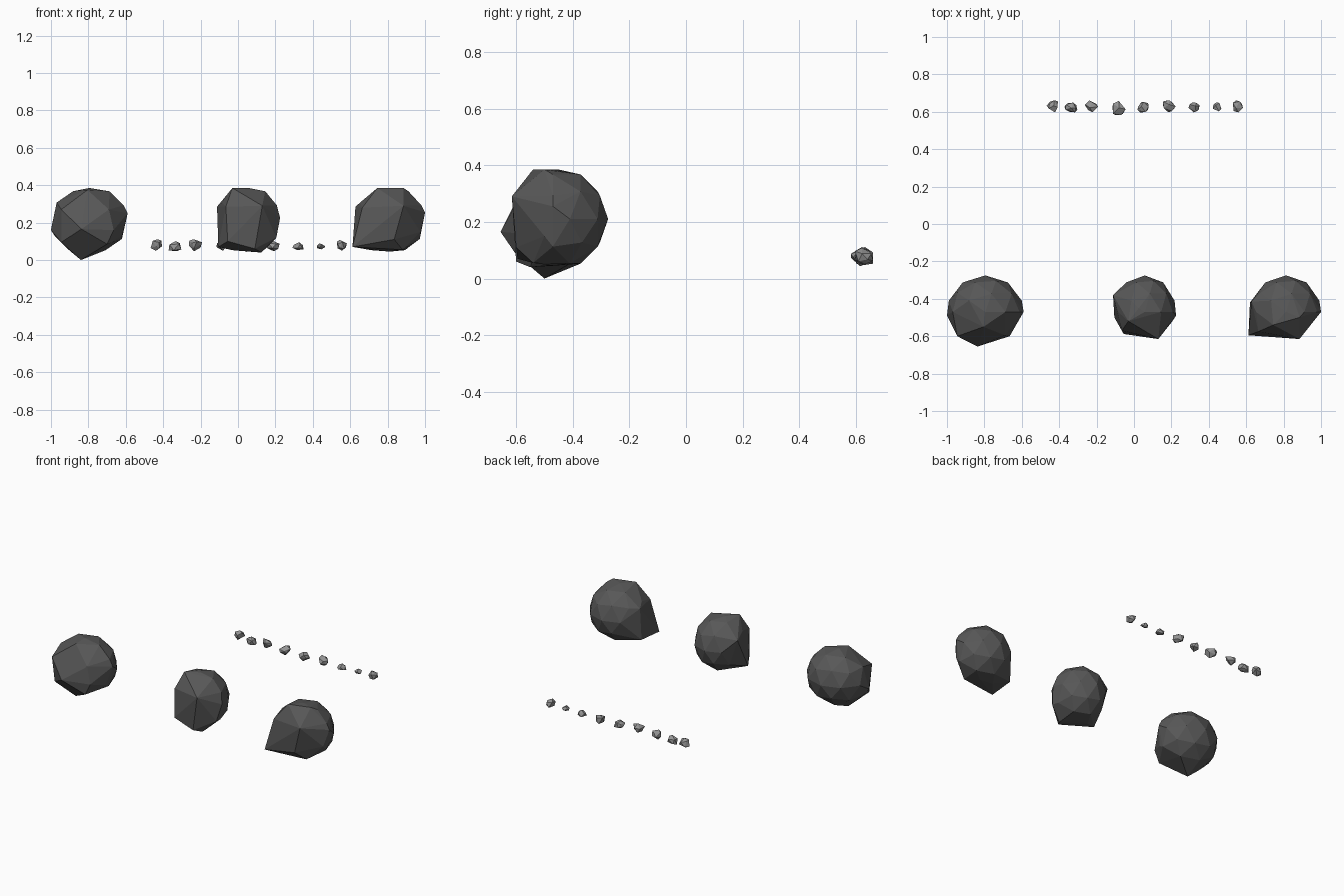
import bpy, bmesh, math, random
from mathutils import Vector

if "Cube" in bpy.data.objects:
    bpy.data.objects.remove(bpy.data.objects["Cube"])


def material(name, v):
    m = bpy.data.materials.new(name)
    m.diffuse_color = (v, v, v, 1)
    m.use_nodes = True
    m.node_tree.nodes["Principled BSDF"].inputs["Base Color"].default_value = m.diffuse_color
    return m


dark = material("dark stone", 0.095)
light = material("light stone", 0.30)


def hull_object(name, points, mat):
    """Faceted rock: convex hull of a point cloud."""
    bm = bmesh.new()
    for p in points:
        bm.verts.new(p)
    bmesh.ops.remove_doubles(bm, verts=bm.verts[:], dist=0.002)
    bmesh.ops.convex_hull(bm, input=bm.verts[:])
    loose = [v for v in bm.verts if not v.link_faces]
    bmesh.ops.delete(bm, geom=loose, context='VERTS')
    bmesh.ops.dissolve_limit(bm, angle_limit=math.radians(3),
                             verts=bm.verts[:], edges=bm.edges[:])
    bmesh.ops.recalc_face_normals(bm, faces=bm.faces[:])
    me = bpy.data.meshes.new(name)
    bm.to_mesh(me)
    bm.free()
    me.materials.append(mat)
    ob = bpy.data.objects.new(name, me)
    bpy.context.collection.objects.link(ob)
    return ob


def ball_points(level):
    bm = bmesh.new()
    bmesh.ops.create_icosphere(bm, subdivisions=level, radius=1)
    pts = [v.co.copy() for v in bm.verts]
    bm.free()
    return pts


# Boulders: rounded back half, chiselled front corners
def boulder(name, x0, x1, front):
    cx, rx = (x0 + x1) / 2, (x1 - x0) / 2
    pts = [Vector(p) for p in front]
    for p in ball_points(2):
        if p.y > -0.2:
            z = min(max(0.21 + p.z * 0.185, 0.045), 0.385)
            pts.append(Vector((cx + p.x * rx, -0.47 + p.y * 0.195, z)))
    hull_object(name, pts, dark)


boulder("left_boulder", -1.0, -0.59, [
    (-.837, -.655, .165), (-.945, -.60, .27), (-.69, -.595, .27),
    (-.805, -.55, .375), (-.945, -.57, .095), (-.70, -.60, .085),
    (-.84, -.50, 0), (-1.0, -.49, .16), (-.59, -.47, .25),
    (-.62, -.50, .13), (-.665, -.60, .16)])
boulder("middle_boulder", -0.11, 0.225, [
    (.13, -.615, .29), (.09, -.60, .06), (-.065, -.57, .285),
    (-.055, -.588, .10), (-.105, -.50, .07), (-.112, -.38, .285),
    (.125, -.55, .04), (.225, -.49, .225), (.205, -.52, .12),
    (-.03, -.52, .385), (.025, -.45, .385)])
boulder("right_boulder", 0.625, 1.0, [
    (.665, -.575, .28), (.885, -.615, .29), (.835, -.60, .11),
    (.612, -.595, .07), (.628, -.415, .285), (.62, -.42, .08),
    (.88, -.54, .055), (1.0, -.47, .255), (.975, -.50, .15),
    (.745, -.54, .385), (.885, -.50, .385)])

# Row of pebbles: x centre, y centre, z centre, width, depth, height
pebbles = [
    (-.437, .629, .080, .060, .064, .062), (-.337, .623, .074, .068, .052, .054),
    (-.227, .629, .079, .070, .064, .064), (-.080, .620, .080, .070, .076, .062),
    (.048, .624, .070, .060, .058, .054), (.188, .629, .075, .068, .064, .056),
    (.321, .624, .074, .060, .054, .042), (.444, .626, .073, .046, .048, .032),
    (.555, .629, .079, .054, .064, .058)]
random.seed(4)
ball = ball_points(1)
for i, (x, y, z, w, d, h) in enumerate(pebbles):
    pts = [p + Vector([random.uniform(-.25, .25) for _ in range(3)]) for p in ball]
    lo = [min(p[k] for p in pts) for k in range(3)]
    hi = [max(p[k] for p in pts) for k in range(3)]
    c, s = (x, y, z), (w, d, h)
    hull_object(f"pebble_{i + 1}", [
        [c[k] + ((p[k] - lo[k]) / (hi[k] - lo[k]) - 0.5) * s[k] for k in range(3)]
        for p in pts], light)
